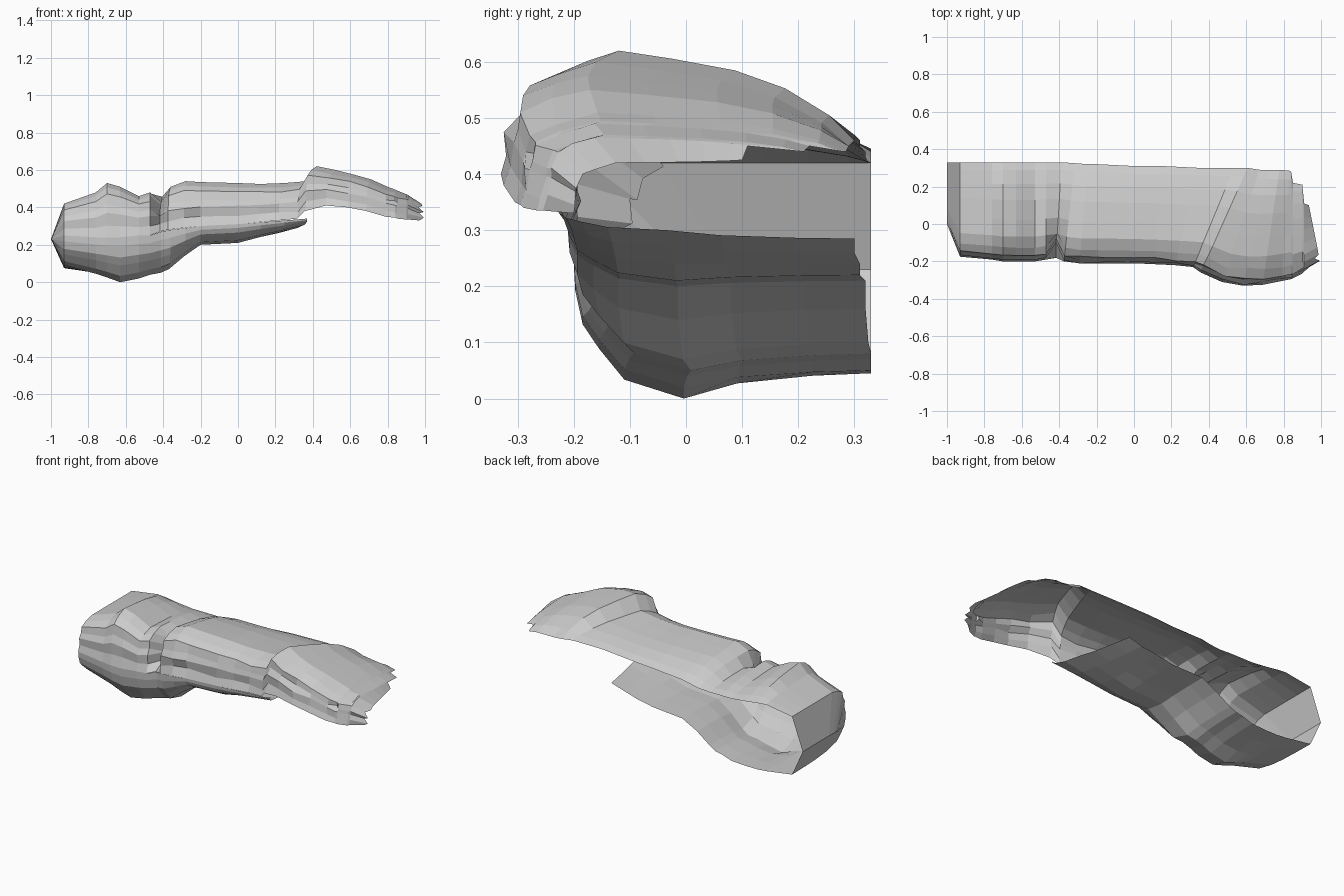
import bpy
import bmesh
import random

random.seed(4)
default_cube = bpy.data.objects.get("Cube")
if default_cube:
    bpy.data.objects.remove(default_cube, do_unlink=True)

grey = bpy.data.materials.new("plain_grey")
grey.use_nodes = True
colour = (0.6, 0.6, 0.6, 1)
grey.diffuse_color = colour
grey.node_tree.nodes["Principled BSDF"].inputs["Base Color"].default_value = colour


def mix(a, b, t):
    return a + (b - a) * t


# Cross-section templates: depth from back to front, then rise or drop
TOP_BACK = [(0, 0), (.08, .28), (.22, .58), (.38, .78), (.58, .91), (.75, 1)]
TOP_FRONT = [(.86, .08), (.94, .2), (.955, .4), (.985, .55), (.975, .78), (1, 1)]
UNDER_FRONT = [(1, 0), (.995, .2), (.97, .45), (.915, .63), (.83, .86)]
UNDER_BACK = [(.63, 1), (.45, .4), (.2, .1), (0, 0)]
RIDGE = .75


def upper_section(x, back, front, top, top_back, seam, skew, rough):
    points = []
    for u, t in TOP_BACK:
        points.append((u, mix(top_back, top, t)))
    for u, t in TOP_FRONT:
        points.append((u, mix(top, seam, t)))
    section = []
    for i, (u, z) in enumerate(points):
        inner = 0 < i < len(points) - 1 and u > .8
        shake = random.uniform(-rough, rough) if inner else 0
        section.append((x + skew * (RIDGE - u), mix(back, front, u) + shake, z + min(shake, 0)))
    return section


def lower_section(x, back, front, seam, bottom, bottom_back, skew):
    points = [(u, mix(seam, bottom, t)) for u, t in UNDER_FRONT]
    points += [(u, mix(bottom_back, bottom, t)) for u, t in UNDER_BACK]
    return [(x - .4 * skew * (1 - u), mix(back, front, u), z) for u, z in points]


def loft(name, sections):
    bm = bmesh.new()
    rows = [[bm.verts.new(p) for p in section] for section in sections]
    for a, b in zip(rows, rows[1:]):
        for i in range(len(a) - 1):
            bm.faces.new((a[i], a[i + 1], b[i + 1], b[i]))
    bmesh.ops.remove_doubles(bm, verts=bm.verts, dist=.0005)
    bmesh.ops.dissolve_degenerate(bm, edges=bm.edges, dist=.0005)
    mesh = bpy.data.meshes.new(name)
    bm.to_mesh(mesh)
    bm.free()
    mesh.materials.append(grey)
    obj = bpy.data.objects.new(name, mesh)
    bpy.context.collection.objects.link(obj)
    return obj


# Bulb and trunk: x, back, front, top, top back, seam, bottom, bottom back, skew
trunk = [
    (-1, .33, 0, .23, .23, .23, .23, .23, 0),
    (-.93, .33, -.175, .42, .42, .25, .09, .075, 0),
    (-.76, .33, -.19, .48, .445, .24, .045, .05, 0),
    (-.7, .33, -.2, .53, .44, .24, .025, .045, 0),
    (-.63, .33, -.2, .51, .43, .24, 0, .045, 0),
    (-.53, .33, -.2, .46, .42, .25, .02, .05, 0),
    (-.47, .33, -.19, .48, .42, .25, .04, .07, 0),
    (-.41, .33, -.18, .46, .42, .27, .05, .08, .03),
    (-.36, .325, -.2, .51, .42, .28, .07, .1, .06),
    (-.28, .32, -.21, .54, .43, .29, .14, .16, .04),
    (-.2, .32, -.21, .535, .44, .3, .2, .21, 0),
    (0, .31, -.21, .53, .45, .31, .21, .22, 0),
    (.12, .31, -.215, .525, .46, .32, .24, .24, .04),
    (.25, .3, -.22, .53, .47, .33, .27, .26, .13),
    (.37, .3, -.23, .54, .47, .34, .3, .285, .22),
]

# Flared end: x, back, front, top, top back, seam, skew
flare = [
    (.42, .3, -.26, .62, .46, .38, .25),
    (.52, .29, -.31, .6, .45, .41, .2),
    (.62, .29, -.33, .575, .45, .4, .14),
    (.71, .29, -.325, .55, .45, .38, .09),
    (.8, .285, -.305, .51, .44, .35, .04),
    (.84, .28, -.295, .495, .44, .345, 0),
    (.85, .22, -.29, .49, .45, .34, 0),
    (.9, .21, -.265, .47, .44, .335, 0),
    (.91, .11, -.255, .465, .45, .335, 0),
    (.98, .1, -.2, .42, .425, .33, -.06),
]

upper = [upper_section(x, b, f, t, tb, s, k, .01 if x > -.4 else .003)
         for x, b, f, t, tb, s, _, _, k in trunk]
upper += [upper_section(*row, .01) for row in flare]

# Pinched crease in front where the bulb meets the trunk
upper[7] = [(x, y + (.07 if 5 < i < 11 else 0), z - (.03 if 4 < i < 9 else 0))
            for i, (x, y, z) in enumerate(upper[7])]

# Ragged fingertips along the front of the open end
upper[-1] = [(x - (.025 if i > 5 and i % 2 else 0), y, z)
             for i, (x, y, z) in enumerate(upper[-1])]

loft("upper_shell", upper)
loft("lower_shell", [lower_section(x, b, f, s, z, zb, k)
                     for x, b, f, _, _, s, z, zb, k in trunk])
